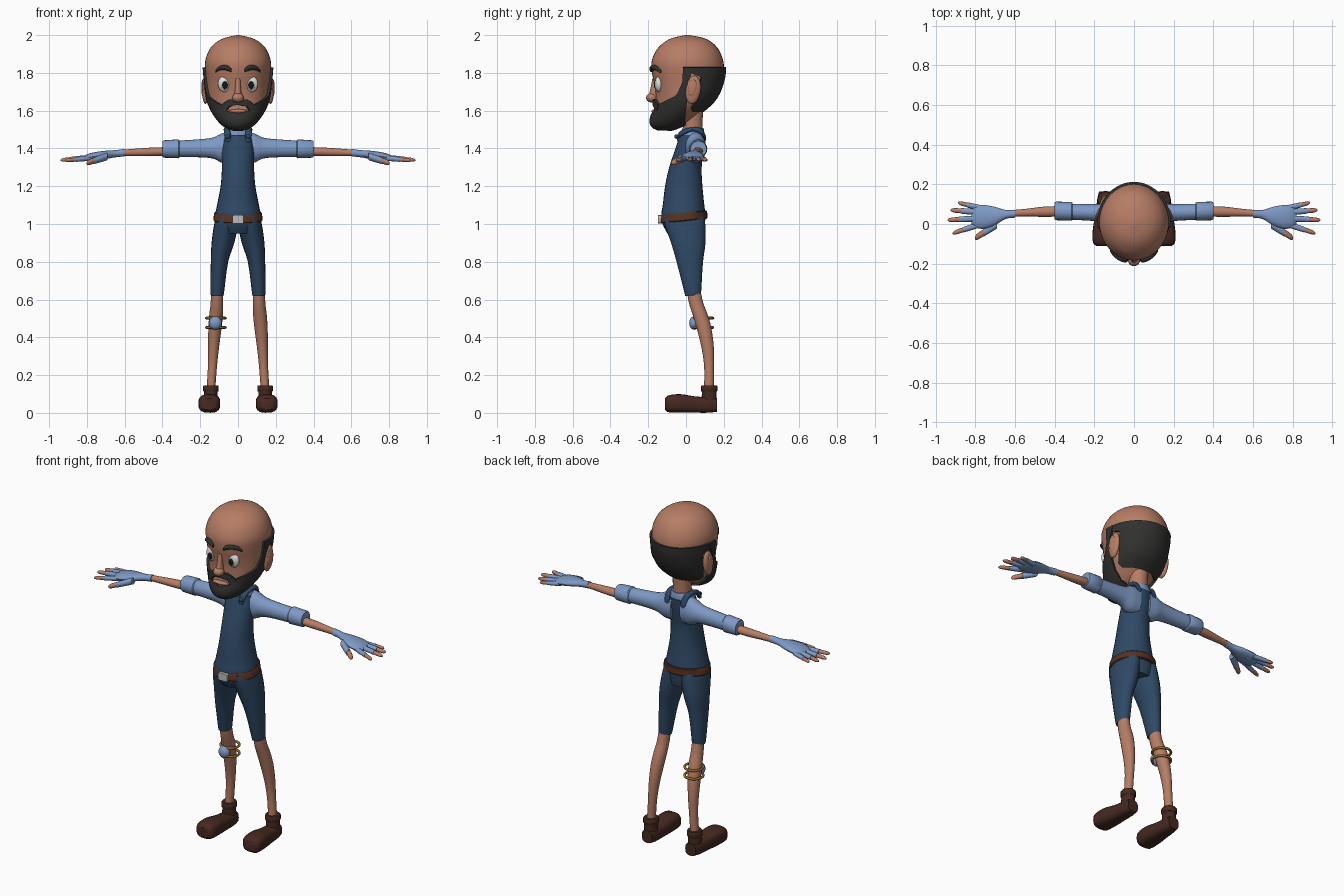
import bpy, bmesh, math
from mathutils import Matrix, Vector


def material(name, r, g, b):
    m = bpy.data.materials.new(name)
    m.diffuse_color = (r, g, b, 1)
    return m


SKIN = material("skin", 0.47, 0.205, 0.13)
HAIR = material("dark hair", 0.03, 0.03, 0.029)
NAVY = material("navy denim", 0.028, 0.066, 0.13)
BLUE = material("light blue cloth", 0.21, 0.32, 0.56)
SHOE = material("dark brown leather", 0.06, 0.022, 0.015)
BELT = material("brown leather", 0.09, 0.03, 0.016)
METAL = material("grey metal", 0.5, 0.5, 0.5)
WHITE = material("eye white", 0.75, 0.75, 0.75)
GOLD = material("gold", 0.3, 0.15, 0.03)
BLACK = material("black", 0.008, 0.008, 0.008)


def finish(name, bm, mat, mirror=False, thick=0, angle=40):
    """Turn a bmesh into a shaded object, optionally mirrored across x."""
    if mirror:
        geo = bm.verts[:] + bm.edges[:] + bm.faces[:]
        dup = bmesh.ops.duplicate(bm, geom=geo)["geom"]
        for v in dup:
            if isinstance(v, bmesh.types.BMVert):
                v.co.x *= -1
    bmesh.ops.remove_doubles(bm, verts=bm.verts[:], dist=0.0002)
    bmesh.ops.recalc_face_normals(bm, faces=bm.faces[:])
    me = bpy.data.meshes.new(name)
    bm.to_mesh(me)
    bm.free()
    me.materials.append(mat)
    ob = bpy.data.objects.new(name, me)
    bpy.context.collection.objects.link(ob)
    bpy.ops.object.select_all(action='DESELECT')
    ob.select_set(True)
    bpy.context.view_layer.objects.active = ob
    if thick:
        mod = ob.modifiers.new("thickness", 'SOLIDIFY')
        mod.thickness, mod.offset = thick, 0
        bpy.ops.object.modifier_apply(modifier=mod.name)
    bpy.ops.object.shade_smooth_by_angle(angle=math.radians(angle))
    return ob


def sample(table, t, smooth=True):
    """Interpolate the rows of a table keyed by its first column."""
    t = min(max(t, table[0][0]), table[-1][0])
    i = 0
    while i < len(table) - 2 and t > table[i + 1][0]:
        i += 1
    a, b = table[i], table[i + 1]
    h = b[0] - a[0]
    u = (t - a[0]) / h
    if not smooth:
        return [p + (q - p) * u for p, q in zip(a[1:], b[1:])]
    p, n = table[max(i - 1, 0)], table[min(i + 2, len(table) - 1)]
    out = []
    for k in range(1, len(a)):
        m0 = (b[k] - p[k]) / (b[0] - p[0]) * h
        m1 = (n[k] - a[k]) / (n[0] - a[0]) * h
        out.append((2*u**3 - 3*u*u + 1)*a[k] + (u**3 - 2*u*u + u)*m0
                   + (3*u*u - 2*u**3)*b[k] + (u**3 - u*u)*m1)
    return out


def loft(name, secs, mat, axis='z', n=20, steps=3, mirror=False, power=1, tilt=0):
    """Skin rings (position, centre 1, centre 2, radius 1, radius 2) along an axis."""
    bm = bmesh.new()
    ts = [a[0] + (b[0] - a[0]) * k / steps for a, b in zip(secs, secs[1:]) for k in range(steps)]
    rings = []
    for t in ts + [secs[-1][0]]:
        c1, c2, r1, r2 = sample(secs, t)
        ring = []
        for k in range(n):
            a = math.tau * k / n
            c, s = math.cos(a), math.sin(a)
            p = c1 + r1 * math.copysign(abs(c) ** power, c)
            q = c2 + r2 * math.copysign(abs(s) ** power, s)
            co = Vector({'z': (p, q, t), 'x': (t, p, q), 'y': (p, t, q)}[axis])
            co.z += tilt * co.y
            ring.append(bm.verts.new(co))
        rings.append(ring)
    for a, b in zip(rings, rings[1:]):
        for k in range(n):
            bm.faces.new((a[k], a[(k + 1) % n], b[(k + 1) % n], b[k]))
    bm.faces.new(rings[0])
    bm.faces.new(rings[-1])
    return finish(name, bm, mat, mirror)


def ball(name, loc, size, mat, mirror=False, rot=(0, 'X')):
    bm = bmesh.new()
    m = Matrix.Translation(loc) @ Matrix.Rotation(math.radians(rot[0]), 4, rot[1]) @ Matrix.Diagonal((*size, 1))
    bmesh.ops.create_uvsphere(bm, u_segments=20, v_segments=12, radius=1, matrix=m)
    return finish(name, bm, mat, mirror)


# Head: height, front y, back y, half width
HEAD = [(1.505, -.14, -.08, .02), (1.52, -.172, -.035, .06), (1.55, -.18, .03, .095),
        (1.60, -.165, .085, .13), (1.65, -.16, .14, .152), (1.70, -.162, .172, .162),
        (1.75, -.17, .19, .167), (1.80, -.18, .2, .172), (1.86, -.182, .198, .174),
        (1.92, -.157, .175, .153), (1.96, -.118, .14, .118), (1.985, -.072, .093, .072),
        (2.0, -.005, .02, .008)]
loft("head", [(z, 0, (f + b) / 2, w, (b - f) / 2) for z, f, b, w in HEAD], SKIN, n=40, steps=4)


def head_patch(name, limits, mat, thick, rows=36, cols=24):
    """Shell on the head; limits are height, start and end angle from the front."""
    bm = bmesh.new()
    grid = []
    z0, z1 = limits[0][0], limits[-1][0]
    for i in range(rows + 1):
        z = z0 + (z1 - z0) * i / rows
        lo, hi = sample(limits, z, False)
        f, b, w = sample(HEAD, z)
        angs = [math.radians(lo + (hi - lo) * j / cols) for j in range(cols + 1)]
        grid.append([bm.verts.new((w * math.sin(a), (f + b) / 2 - (b - f) / 2 * math.cos(a), z)) for a in angs])
    for a, b in zip(grid, grid[1:]):
        for j in range(cols):
            bm.faces.new((a[j], a[j + 1], b[j + 1], b[j]))
    return finish(name, bm, mat, True, thick)


head_patch("beard", [(1.506, 0, 180), (1.53, 0, 165), (1.55, 0, 126), (1.583, 0, 112), (1.592, 27, 108),
                     (1.63, 33, 99), (1.65, 50, 95), (1.68, 72, 91), (1.75, 81, 89), (1.83, 83, 100)], HAIR, .026)
head_patch("moustache", [(1.60, 25, 35), (1.624, 17, 36), (1.629, 0, 34), (1.645, 0, 26), (1.66, 5, 16)],
           HAIR, .034, 12, 12)
head_patch("back_hair", [(1.60, 125, 180), (1.62, 113, 180), (1.70, 110, 180), (1.78, 111, 180),
                         (1.795, 97, 180), (1.83, 92, 180)], HAIR, .022)

# Face
ball("lower_lip", (0, -.165, 1.597), (.05, .018, .011), SKIN)
ball("nose_tip", (0, -.182, 1.668), (.031, .03, .025), SKIN)
loft("nose_bridge", [(1.66, 0, -.175, .024, .028), (1.71, 0, -.168, .016, .022), (1.77, 0, -.165, .013, .013)], SKIN)
ball("ear", (.172, .038, 1.71), (.019, .04, .075), SKIN, True, (-8, 'X'))
ball("ear_hollow", (.187, .034, 1.72), (.007, .022, .045), SKIN, True, (-8, 'X'))
ball("eye", (.07, -.143, 1.742), (.036, .021, .044), WHITE, True)
ball("iris", (.069, -.157, 1.737), (.022, .009, .027), METAL, True)
ball("pupil", (.069, -.161, 1.736), (.016, .008, .021), BLACK, True)
loft("eyebrow", [(.034, -.184, 1.812, .008, .008), (.05, -.18, 1.823, .014, .014), (.08, -.168, 1.829, .014, .013),
                 (.105, -.149, 1.82, .012, .010), (.12, -.135, 1.806, .006, .006)], HAIR, 'x', 12, 3, True)

# Neck and shirt
loft("neck", [(1.43, 0, .036, .055, .055), (1.52, 0, .035, .05, .052), (1.63, 0, .035, .055, .058)], SKIN)
loft("shirt_yoke", [(1.36, 0, .025, .08, .062), (1.44, 0, .036, .082, .06), (1.485, 0, .037, .07, .06),
                    (1.507, 0, .037, .057, .056)], BLUE, n=24)
loft("sleeve", [(.03, .05, 1.405, .055, .085), (.085, .052, 1.402, .055, .078), (.13, .055, 1.402, .048, .056),
                (.2, .058, 1.401, .043, .048), (.32, .062, 1.398, .04, .043)], BLUE, 'x', mirror=True)
loft("sleeve_cuff", [(.31, .064, 1.398, .042, .044), (.316, .064, 1.398, .047, .05), (.392, .066, 1.397, .047, .046),
                     (.4, .066, 1.397, .042, .042)], BLUE, 'x', steps=1, mirror=True)

# Arms and fingerless gloves
loft("forearm", [(.37, .064, 1.385, .026, .022), (.45, .062, 1.382, .026, .023), (.55, .057, 1.379, .019, .019),
                 (.64, .052, 1.376, .016, .015)], SKIN, 'x', 16, mirror=True)
loft("glove_palm", [(.6, .052, 1.378, .02, .02), (.65, .048, 1.372, .023, .019), (.7, .04, 1.366, .046, .022),
                    (.76, .036, 1.358, .06, .022), (.80, .036, 1.351, .053, .018), (.82, .036, 1.348, .035, .01)],
     BLUE, 'x', 20, mirror=True)
FINGERS = {"little_finger": (.77, .08, .888, .107, 1.35, 1.338, .013),
           "ring_finger": (.79, .06, .925, .07, 1.352, 1.338, .014),
           "middle_finger": (.79, .028, .94, .02, 1.352, 1.338, .014),
           "index_finger": (.77, .0, .916, -.047, 1.35, 1.336, .014),
           "thumb": (.69, .0, .803, -.072, 1.358, 1.322, .02)}
for name, (x0, y0, x1, y1, z0, z1, r) in FINGERS.items():
    def at(u, k, x0=x0, y0=y0, x1=x1, y1=y1, z0=z0, z1=z1, r=r):
        return (x0 + (x1 - x0) * u, y0 + (y1 - y0) * u, z0 + (z1 - z0) * u, r * k, r * k * .9)
    loft(name + "_glove", [at(0, 1.1), at(.3, 1.08), at(.62, 1)], BLUE, 'x', 12, mirror=True)
    loft(name + "_tip", [at(.5, .85), at(.8, .85), at(.94, .65), at(1, .2)], SKIN, 'x', 12, mirror=True)

# Dungarees
loft("dungaree_body", [(.95, 0, -.004, .1, .095), (1.0, 0, -.012, .124, .112), (1.05, 0, -.014, .121, .117),
                       (1.1, 0, -.013, .111, .11), (1.2, 0, -.012, .092, .099), (1.3, 0, -.003, .085, .086),
                       (1.4, 0, .02, .085, .076), (1.47, 0, .034, .074, .067)], NAVY, n=28)
loft("trouser_leg", [(.62, .11, .036, .033, .041), (.635, .11, .036, .036, .044), (.8, .098, .02, .046, .07),
                     (.9, .08, .012, .06, .091), (1.0, .062, -.006, .064, .108), (1.04, .055, -.01, .06, .108)],
     NAVY, mirror=True)
loft("shoulder_strap", [(-.048, .053, 1.45, .017, .016), (-.03, .055, 1.478, .017, .016), (.035, .06, 1.5, .017, .012),
                        (.085, .057, 1.487, .017, .016), (.106, .052, 1.45, .017, .016)], NAVY, 'y', 12, 4, True)
ball("strap_button", (.055, -.052, 1.463), (.012, .01, .012), NAVY, True)

# Belt and buckle
loft("belt", [(1.017, 0, -.011, .127, .121), (1.021, 0, -.011, .131, .125), (1.057, 0, -.011, .127, .123),
              (1.061, 0, -.011, .123, .119)], BELT, n=32, steps=1, tilt=.1)
loft("buckle", [(-.147, 0, 1.025, .03, .022), (-.12, 0, 1.025, .03, .022)], METAL, 'y', 20, 1, power=.25)

# Legs and boots
loft("lower_leg", [(.13, .143, .122, .023, .026), (.25, .135, .122, .024, .026), (.35, .129, .114, .029, .033),
                   (.45, .122, .095, .035, .039), (.52, .116, .075, .036, .04), (.58, .112, .054, .033, .038),
                   (.66, .11, .038, .031, .036)], SKIN, mirror=True)
loft("boot_foot", [(-.112, .153, .046, .036, .03), (-.095, .153, .048, .054, .044), (-.03, .151, .05, .057, .049),
                   (.05, .147, .044, .048, .043), (.12, .144, .042, .042, .041), (.163, .143, .042, .034, .036)],
     SHOE, 'y', 20, 3, True, .7)
loft("boot_shaft", [(.03, .144, .122, .038, .04), (.12, .144, .123, .036, .039)], SHOE, mirror=True)
loft("boot_cuff", [(.112, .144, .123, .038, .041), (.118, .144, .123, .042, .044), (.14, .144, .123, .042, .044),
                   (.146, .144, .123, .038, .04)], SHOE, steps=1, mirror=True)

# Knee charm: two rings with a round stone
for i, z in enumerate((.452, .502)):
    bpy.ops.mesh.primitive_torus_add(location=(-.117, .092, z), major_radius=.051, minor_radius=.007,
                                     major_segments=28, minor_segments=8)
    ring = bpy.context.object
    ring.name = f"knee_ring_{i + 1}"
    ring.data.materials.append(GOLD)
    bpy.ops.object.shade_smooth()
ball("knee_stone", (-.12, .043, .476), (.034, .026, .036), BLUE)
